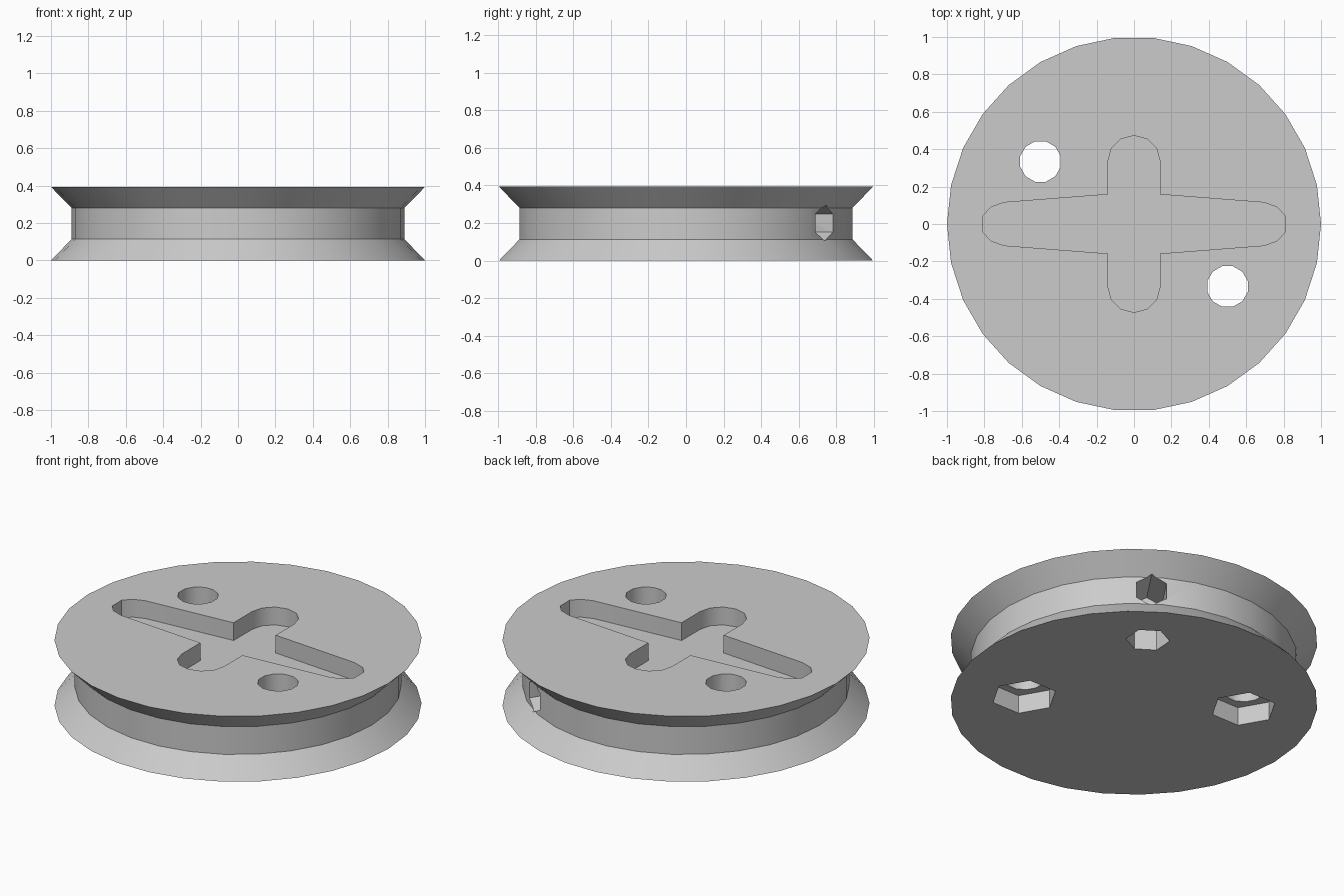
import bpy, bmesh
from math import sin, cos, pi, radians
from mathutils import Matrix, Vector

default = bpy.data.objects.get("Cube")
if default:
    bpy.data.objects.remove(default, do_unlink=True)

HEIGHT = 0.393
LACE_ANGLE = radians(56.2)      # direction of the cord hole


def ring(radius, sides, centre=(0, 0), turn=0.0):
    """Points of a regular polygon."""
    return [(centre[0] + radius * cos(turn + 2 * pi * i / sides),
             centre[1] + radius * sin(turn + 2 * pi * i / sides)) for i in range(sides)]


def loft(name, outlines, matrix=None):
    """Closed solid through stacked (z, outline) sections."""
    bm = bmesh.new()
    rows = [[bm.verts.new((x, y, z)) for x, y in pts] for z, pts in outlines]
    n = len(rows[0])
    for low, high in zip(rows, rows[1:]):
        for i in range(n):
            j = (i + 1) % n
            bm.faces.new((low[i], low[j], high[j], high[i]))
    bm.faces.new(rows[0][::-1])
    bm.faces.new(rows[-1])
    if matrix:
        bm.transform(matrix)
    bmesh.ops.recalc_face_normals(bm, faces=bm.faces)
    mesh = bpy.data.meshes.new(name)
    bm.to_mesh(mesh)
    bm.free()
    obj = bpy.data.objects.new(name, mesh)
    bpy.context.scene.collection.objects.link(obj)
    return obj


def prism(name, pts, z0, z1, matrix=None):
    return loft(name, [(z0, pts), (z1, pts)], matrix)


# Grooved wheel body
profile = [(0, 1.0), (0.113, 0.89), (0.28, 0.89), (HEIGHT, 1.0)]
wheel = loft("grooved_wheel", [(z, ring(r, 30)) for z, r in profile])

# Cross recess: one quarter outline, mirrored into all four quadrants
quarter = [(0.806, 0.045), (0.765, 0.09), (0.695, 0.115), (0.14, 0.158)]
quarter += [(0.14 * cos(radians(a)), 0.333 + 0.14 * sin(radians(a))) for a in (0, 30, 60)]
half = quarter + [(0, 0.473)] + [(-x, y) for x, y in reversed(quarter)]
lower = [(-x, -y) for x, y in half]
cutters = [prism("cross_cutter", half + lower, HEIGHT - 0.107, HEIGHT + 0.1)]

# Two screw holes, each with a hexagonal nut pocket underneath
for side in (-1, 1):
    spot = (0.5 * side, -0.334 * side)
    cutters.append(prism("screw_hole_cutter", ring(0.112, 12, spot, pi / 12), -0.1, HEIGHT + 0.1))
    cutters.append(prism("nut_pocket_cutter", ring(0.18, 6, spot), -0.1, 0.11))

# Cord hole: radial tunnel from the groove joining a vertical shaft from below
direction = Vector((cos(LACE_ANGLE), sin(LACE_ANGLE), 0))
shaft_spot = direction * 0.69
cutters.append(prism("cord_shaft_cutter",
                     ring(0.12, 6, shaft_spot[:2], LACE_ANGLE + pi / 2), -0.1, 0.2))
aim = (Matrix.Translation((0, 0, 0.2)) @ Matrix.Rotation(LACE_ANGLE, 4, "Z")
       @ Matrix.Rotation(pi / 2, 4, "Y"))
cutters.append(prism("cord_tunnel_cutter", ring(0.095, 6), 0.64, 0.96, aim))

# Cut the wheel, then bake the result and drop the cutters
for cutter in cutters:
    cutter.hide_render = True
    cut = wheel.modifiers.new(cutter.name, "BOOLEAN")
    cut.operation = "DIFFERENCE"
    cut.solver = "EXACT"
    cut.object = cutter
bpy.context.view_layer.update()
baked = bpy.data.meshes.new_from_object(wheel.evaluated_get(bpy.context.evaluated_depsgraph_get()))
wheel.modifiers.clear()
wheel.data = baked
for cutter in cutters:
    bpy.data.objects.remove(cutter, do_unlink=True)

# Plain grey colour
grey = bpy.data.materials.new("light_grey")
grey.use_nodes = True
colour = (0.6, 0.6, 0.6, 1)
grey.diffuse_color = colour
grey.node_tree.nodes["Principled BSDF"].inputs["Base Color"].default_value = colour
baked.materials.clear()
baked.materials.append(grey)
for face in baked.polygons:
    face.material_index = 0

# Smooth round walls, crisp rims
bpy.ops.object.select_all(action="DESELECT")
wheel.select_set(True)
bpy.context.view_layer.objects.active = wheel
bpy.ops.object.shade_smooth_by_angle(angle=radians(35))
